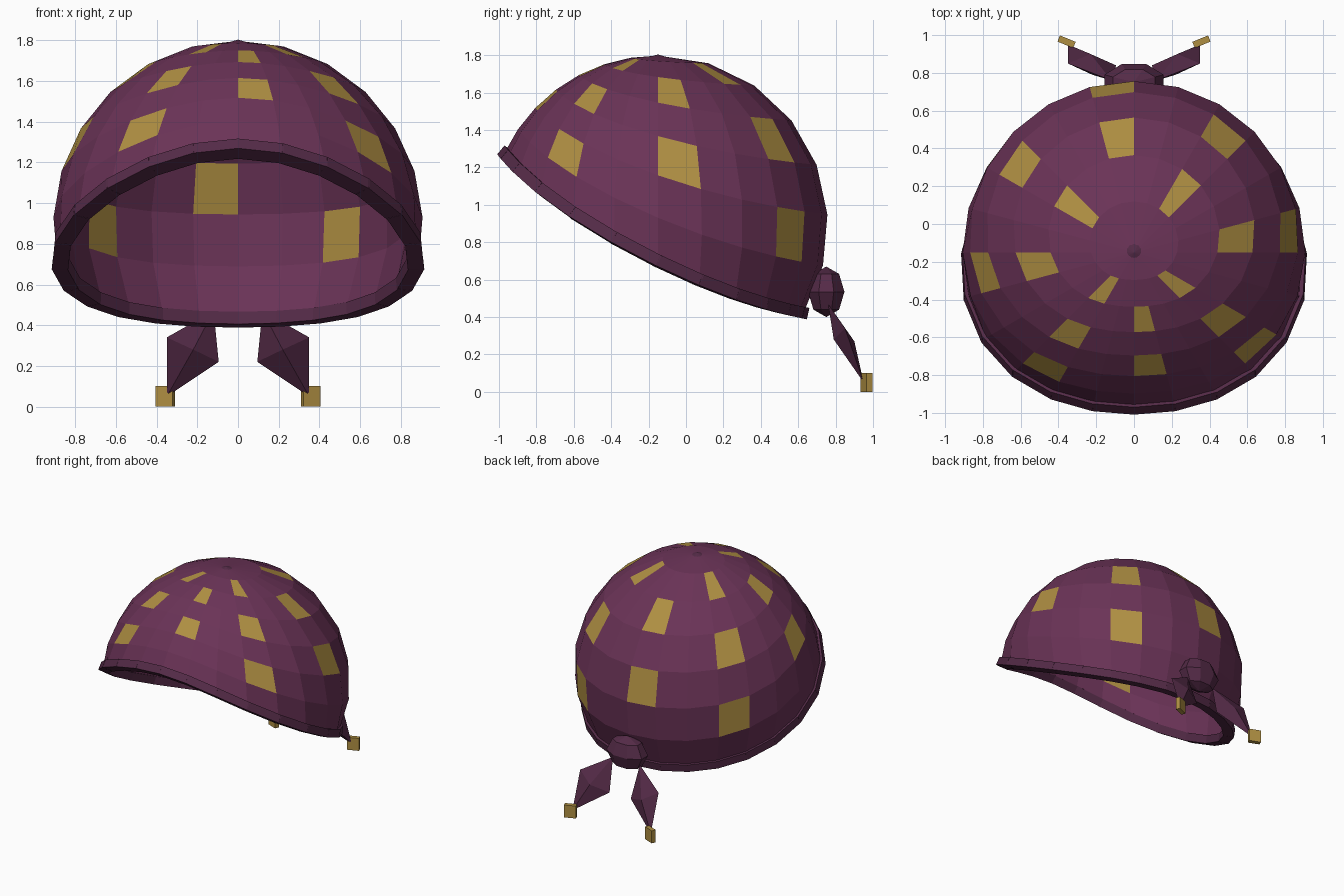
import bpy, bmesh
from math import sin, cos, radians, pi
from mathutils import Vector, Matrix

if "Cube" in bpy.data.objects:
    bpy.data.objects.remove(bpy.data.objects["Cube"])

SEG, ROWS = 24, 7
CEN = Vector((0, -0.15, 0.89))


def material(name, rgb):
    m = bpy.data.materials.new(name)
    m.diffuse_color = (*rgb, 1)
    m.use_nodes = True
    m.node_tree.nodes["Principled BSDF"].inputs["Base Color"].default_value = m.diffuse_color
    return m


CLOTH = material("cloth", (0.145, 0.033, 0.095))
TRIM = material("trim", (0.09, 0.024, 0.064))
GOLD = material("gold", (0.43, 0.275, 0.055))


def finish(name, bm, *mats):
    me = bpy.data.meshes.new(name)
    bm.to_mesh(me)
    bm.free()
    for m in mats:
        me.materials.append(m)
    ob = bpy.data.objects.new(name, me)
    bpy.context.collection.objects.link(ob)
    return ob


def rim_angle(a):
    # polar angle of the hem: high at the front, low at the back
    return radians(97.4 - 28.1 * cos(a) - 4.6 * cos(2 * a))


def dome_point(j, t):
    a = 2 * pi * j / SEG
    th = rim_angle(a) * t
    return CEN + 0.908 * Vector((sin(th) * sin(a), -sin(th) * cos(a), cos(th)))


# Dome with checkered gold patches, thickened inwards
bm = bmesh.new()
apex = bm.verts.new(dome_point(0, 0))
rings = [[bm.verts.new(dome_point(j, r / ROWS)) for j in range(SEG)]
         for r in range(1, ROWS + 1)]
for j in range(SEG):
    k = (j + 1) % SEG
    bm.faces.new((apex, rings[0][j], rings[0][k]))
    for r in range(1, ROWS):
        f = bm.faces.new((rings[r - 1][j], rings[r][j], rings[r][k], rings[r - 1][k]))
        if j % 3 == 0 and r <= 5 and r % 2 == (j // 3) % 2:
            f.material_index = 1
dome = finish("dome", bm, CLOTH, GOLD)
shell = dome.modifiers.new("thickness", 'SOLIDIFY')
shell.thickness = 0.055
shell.offset = -1

# Hem made of overlapping straight blocks
bm = bmesh.new()
for j in range(SEG):
    p, q = dome_point(j, 1), dome_point(j + 1, 1)
    x = (q - p).normalized()
    mid = (p + q) / 2
    n = mid - Vector((0, -0.15, 0.6))
    n = (n - x * n.dot(x)).normalized()
    z = x.cross(n)
    rot = Matrix((x, n, z)).transposed().to_4x4()
    size = Matrix.Diagonal(((q - p).length * 1.05, 0.08, 0.062, 1))
    bmesh.ops.create_cube(bm, size=1,
                          matrix=Matrix.Translation(mid - n * 0.016) @ rot @ size)
finish("hem", bm, TRIM)

# Crown button
bm = bmesh.new()
bmesh.ops.create_cone(bm, cap_ends=True, cap_tris=True, segments=12, radius1=0.056,
                      radius2=0.0, depth=0.016, matrix=Matrix.Translation((0, -0.15, 1.796)))
finish("crown_button", bm, TRIM)

# Knot at the back
bm = bmesh.new()
bmesh.ops.create_uvsphere(
    bm, u_segments=8, v_segments=4, radius=1,
    matrix=Matrix.Translation((0, 0.75, 0.535)) @ Matrix.Diagonal((0.17, 0.105, 0.135, 1))
    @ Matrix.Rotation(pi / 8, 4, 'Z'))
finish("knot", bm, TRIM)

# Tails with gold end beads, mirrored left and right
for side, s in (("right", 1), ("left", -1)):
    bm = bmesh.new()
    pts = [(0.12, 0.76, 0.47), (0.35, 0.95, 0.05), (0.35, 0.85, 0.34),
           (0.23, 0.9, 0.27), (0.095, 0.84, 0.22), (0.22, 0.79, 0.28)]
    v = [bm.verts.new((s * x, y, z)) for x, y, z in pts]
    for i in range(4):
        a, b = v[2 + i], v[2 + (i + 1) % 4]
        bm.faces.new((v[0], a, b))
        bm.faces.new((v[1], b, a))
    bmesh.ops.recalc_face_normals(bm, faces=bm.faces)
    finish("tail_" + side, bm, TRIM)

    bm = bmesh.new()
    bmesh.ops.create_cube(
        bm, size=1, matrix=Matrix.Translation((s * 0.357, 0.965, 0.05))
        @ Matrix.Rotation(s * radians(22), 4, 'Z') @ Matrix.Diagonal((0.09, 0.035, 0.1, 1)))
    finish("tail_bead_" + side, bm, GOLD)
